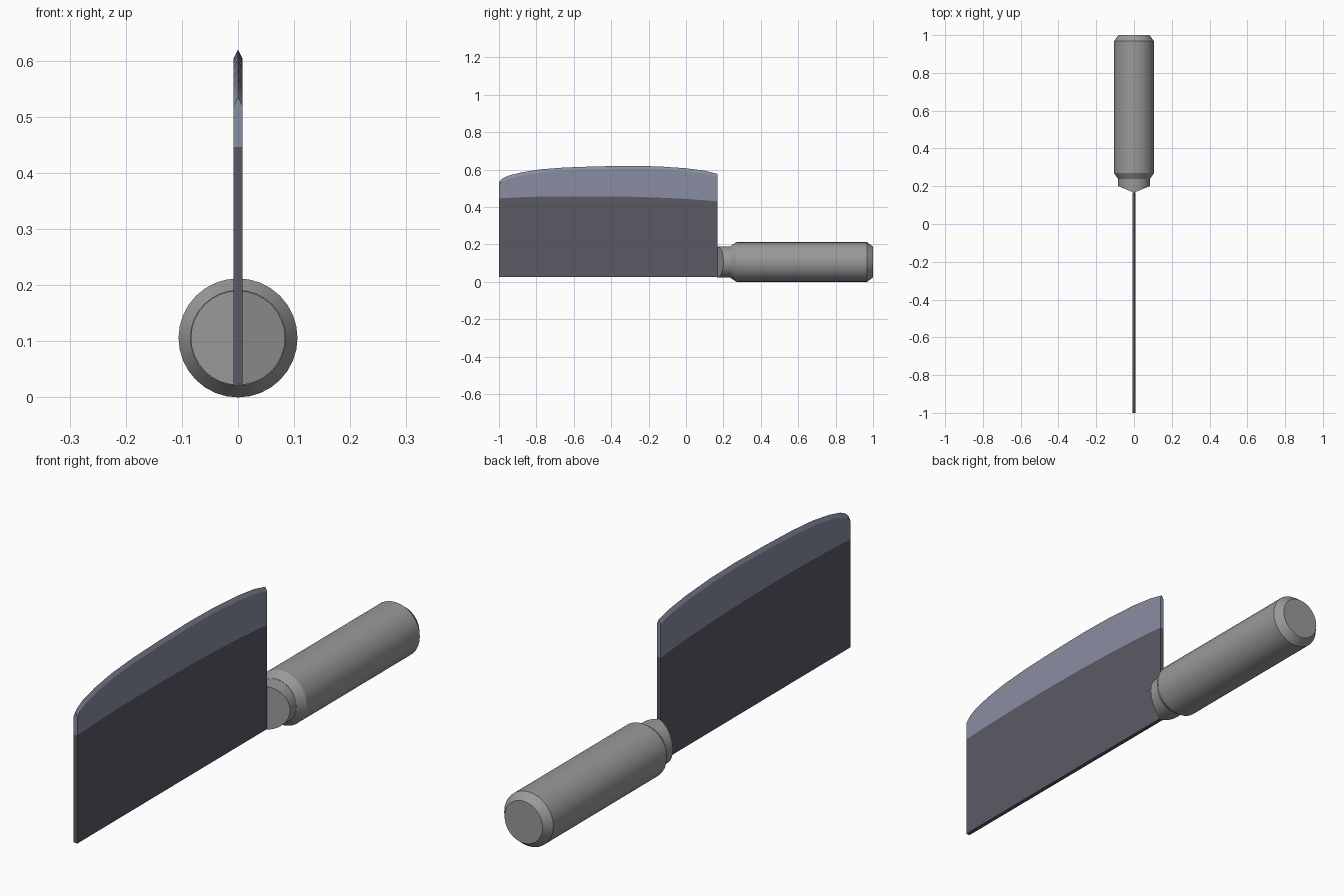
import bpy, bmesh, math
from mathutils import Vector, Matrix

if "Cube" in bpy.data.objects:
    bpy.data.objects.remove(bpy.data.objects["Cube"])


def material(name, rgb):
    m = bpy.data.materials.new(name)
    m.diffuse_color = (*rgb, 1)
    m.use_nodes = True
    m.node_tree.nodes["Principled BSDF"].inputs["Base Color"].default_value = m.diffuse_color
    return m


DARK = material("dark_steel", (0.105, 0.10, 0.13))
LIGHT = material("polished_steel", (0.25, 0.27, 0.36))
GREY = material("handle_grey", (0.32, 0.32, 0.32))
AXIS_Z = 0.106


def finish(name, bm, mats, smooth=False):
    bmesh.ops.recalc_face_normals(bm, faces=bm.faces)
    me = bpy.data.meshes.new(name)
    bm.to_mesh(me)
    bm.free()
    for m in mats:
        me.materials.append(m)
    ob = bpy.data.objects.new(name, me)
    bpy.context.collection.objects.link(ob)
    if smooth:
        bpy.context.view_layer.objects.active = ob
        ob.select_set(True)
        bpy.ops.object.shade_smooth_by_angle(angle=math.radians(25))
        ob.select_set(False)
    return ob


def loft(bm, rings):
    """Join equal closed rings of points and cap both ends."""
    vs = [[bm.verts.new(p) for p in r] for r in rings]
    n = len(vs[0])
    for a, b in zip(vs, vs[1:]):
        for i in range(n):
            j = (i + 1) % n
            bm.faces.new((a[i], a[j], b[j], b[i]))
    return vs


def circle(r, y, n=32):
    return [(r * math.cos(2 * math.pi * i / n), y,
             AXIS_Z + r * math.sin(2 * math.pi * i / n)) for i in range(n)]


# Blade: cross-sections along y with a curved, sharpened upper edge
# columns: y, top of the blade, border of the polished band
outline = [(-1.0, 0.535, 0.446), (-0.985, 0.55, 0.447), (-0.95, 0.567, 0.449),
           (-0.88, 0.585, 0.452), (-0.78, 0.601, 0.455), (-0.65, 0.611, 0.457),
           (-0.48, 0.617, 0.457), (-0.3, 0.62, 0.455), (-0.15, 0.617, 0.450),
           (0.0, 0.607, 0.443), (0.1, 0.594, 0.436), (0.168, 0.577, 0.430)]
T, BOTTOM = 0.008, 0.025
bm = bmesh.new()
rings = []
for y, top, band in outline:
    rings.append([(-T, y, BOTTOM), (T, y, BOTTOM), (T, y, band),
                  (T, y, top - 0.016), (0, y, top),
                  (-T, y, top - 0.016), (-T, y, band)])
vs = loft(bm, rings)
for end in (vs[0], vs[-1]):
    bm.faces.new((end[0], end[1], end[2], end[6]))
    bm.faces.new((end[2], end[3], end[4], end[5], end[6]))
# polished band lies above the border line
for f in bm.faces:
    f.material_index = 1 if f.calc_center_median().z > 0.45 else 0
finish("blade", bm, [DARK, LIGHT])

# Handle: chamfered round bar
bm = bmesh.new()
vs = loft(bm, [circle(r, y) for r, y in
               ((0.085, 0.238), (0.106, 0.27), (0.106, 0.968), (0.082, 1.0))])
bm.faces.new(vs[0])
bm.faces.new(vs[-1])
finish("handle", bm, [GREY], smooth=True)

# Collar: round bar cut to a wedge that meets the blade
bm = bmesh.new()
vs = loft(bm, [circle(0.084, 0.1), circle(0.084, 0.25)])
bm.faces.new(vs[0])
bm.faces.new(vs[-1])
for s in (1, -1):
    cut = bmesh.ops.bisect_plane(
        bm, geom=bm.verts[:] + bm.edges[:] + bm.faces[:], dist=1e-5,
        plane_co=Vector((0, 0.166, 0)),
        plane_no=Vector((s * 0.035, -0.085, 0)).normalized(), clear_outer=True)
    bmesh.ops.holes_fill(bm, edges=[e for e in bm.edges if e.is_boundary], sides=0)
finish("collar", bm, [GREY], smooth=True)
